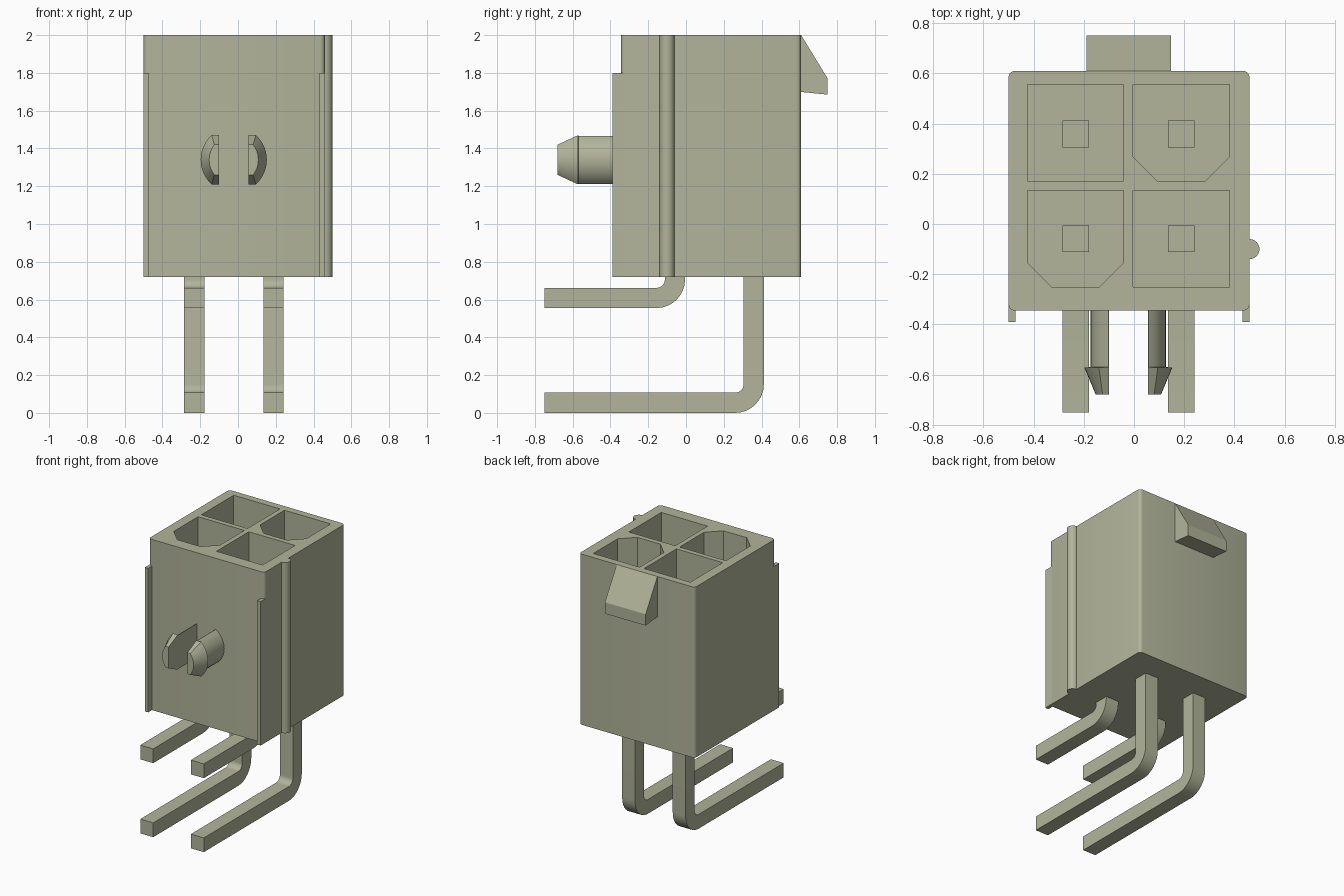
import bpy, bmesh
from math import sin, cos, pi, sqrt, asin

cube = bpy.data.objects.get("Cube")
if cube:
    bpy.data.objects.remove(cube, do_unlink=True)

COLOUR = (0.445, 0.46, 0.328, 1)
mat = bpy.data.materials.new("sage_plastic")
mat.use_nodes = True
mat.diffuse_color = COLOUR
mat.node_tree.nodes["Principled BSDF"].inputs["Base Color"].default_value = COLOUR


def loft(name, rings, smooth=True):
    """Skin a list of equal-length closed rings and cap both ends."""
    bm = bmesh.new()
    rows = [[bm.verts.new(p) for p in ring] for ring in rings]
    n = len(rows[0])
    for a, b in zip(rows, rows[1:]):
        for i in range(n):
            j = (i + 1) % n
            bm.faces.new((a[i], a[j], b[j], b[i]))
    bm.faces.new(rows[0])
    bm.faces.new(rows[-1])
    bmesh.ops.recalc_face_normals(bm, faces=bm.faces)
    mesh = bpy.data.meshes.new(name)
    bm.to_mesh(mesh)
    bm.free()
    mesh.materials.append(mat)
    ob = bpy.data.objects.new(name, mesh)
    bpy.context.collection.objects.link(ob)
    bpy.ops.object.select_all(action='DESELECT')
    ob.select_set(True)
    bpy.context.view_layer.objects.active = ob
    if smooth:
        bpy.ops.object.shade_smooth_by_angle(angle=pi / 6)
    return ob


def prism_z(name, pts, lo, hi, smooth=True):
    return loft(name, [[(x, y, z) for x, y in pts] for z in (lo, hi)], smooth)


def prism_x(name, pts, lo, hi):
    return loft(name, [[(x, y, z) for y, z in pts] for x in (lo, hi)])


def arc(cx, cy, r, a0, a1, n=8):
    return [(cx + r * cos(a0 + (a1 - a0) * i / n),
             cy + r * sin(a0 + (a1 - a0) * i / n)) for i in range(n + 1)]


def rect(x0, x1, y0, y1):
    return [(x0, y0), (x1, y0), (x1, y1), (x0, y1)]


LEFT, RIGHT, FRONT, BACK = 0.46, -0.5, -0.345, 0.61
BASE, TOP, FLOOR, MID = 0.72, 2.0, 1.0, -0.0225

# Housing with rounded upright corners
r = 0.025
outline = (arc(RIGHT + r, FRONT + r, r, pi, 1.5 * pi, 4)
           + arc(LEFT - r, FRONT + r, r, 1.5 * pi, 2 * pi, 4)
           + arc(LEFT - r, BACK - r, r, 0, pi / 2, 4)
           + arc(RIGHT + r, BACK - r, r, pi / 2, pi, 4))
housing = prism_z("housing", outline, BASE, TOP, smooth=False)

# Four sockets, two of them with chamfered front corners
W, C = 0.384, 0.096
for x, y, keyed in ((-0.425, 0.172, False), (-0.004, 0.172, True),
                    (-0.425, -0.25, True), (-0.004, -0.25, False)):
    pts = rect(x, x + W, y, y + W)
    if keyed:
        pts = [(x, y + C), (x + C, y), (x + W - C, y), (x + W, y + C)] + pts[2:]
    cutter = prism_z("socket_cutter", pts, FLOOR, TOP + 0.1, smooth=False)
    cutter.hide_render = True
    bpy.context.view_layer.objects.active = housing
    mod = housing.modifiers.new("socket", 'BOOLEAN')
    mod.object, mod.operation, mod.solver = cutter, 'DIFFERENCE', 'EXACT'
    bpy.ops.object.modifier_apply(modifier=mod.name)
    bpy.data.objects.remove(cutter, do_unlink=True)
bpy.ops.object.select_all(action='DESELECT')
housing.select_set(True)
bpy.ops.object.shade_smooth_by_angle(angle=pi / 6)

# Corner standoff ribs on the front
for name, x0, x1 in (("right_front_rib", RIGHT, RIGHT + 0.028),
                     ("left_front_rib", LEFT - 0.028, LEFT)):
    prism_z(name, rect(x0, x1, -0.39, FRONT + 0.03), BASE, 1.8)

# Half-round key rib on the left side
prism_z("side_key_rib", [(LEFT - 0.01, -0.06), (LEFT - 0.01, -0.14)]
        + arc(LEFT, -0.1, 0.04, -pi / 2, pi / 2, 12), BASE, TOP)

# Latch ramp on the back
prism_x("latch_ramp", [(BACK - 0.01, TOP), (BACK, TOP), (0.75, 1.77),
                       (0.75, 1.685), (BACK - 0.01, 1.7)], -0.19, 0.148)


# Bent square contact pins
def pin(name, x, y, z):
    t, ri = 0.107, 0.045
    ro = t + ri
    cy, cz = y - ro, z + ro
    pts = ([(-0.75, z)] + arc(cy, cz, ro, -pi / 2, 0) + [(y, 1.6), (y - t, 1.6)]
           + arc(cy, cz, ri, 0, -pi / 2) + [(-0.75, z + t)])
    prism_x(name, pts, x - t / 2, x + t / 2)


for side, x in (("right", -0.232), ("left", 0.188)):
    pin(side + "_upper_pin", x, -0.005, 0.555)
    pin(side + "_lower_pin", x, 0.412, 0.0)


# Split locating peg with barbed, tapered tips
def peg_ring(side, y, radius, clip):
    a = asin(clip / radius)
    gap, zc = 0.0775, 1.34
    pts = [(gap, -clip)] + arc(0, 0, radius, -a, a, 12) + [(gap, clip)]
    return [(MID + side * px, y, zc + pz) for px, pz in pts]


for name, side in (("right_peg_half", -1), ("left_peg_half", 1)):
    loft(name, [peg_ring(side, y, rad, clip) for y, rad, clip in (
        (FRONT + 0.01, 0.15, 0.127), (-0.57, 0.15, 0.127),
        (-0.572, 0.175, 0.13), (-0.68, 0.13, 0.08))])
